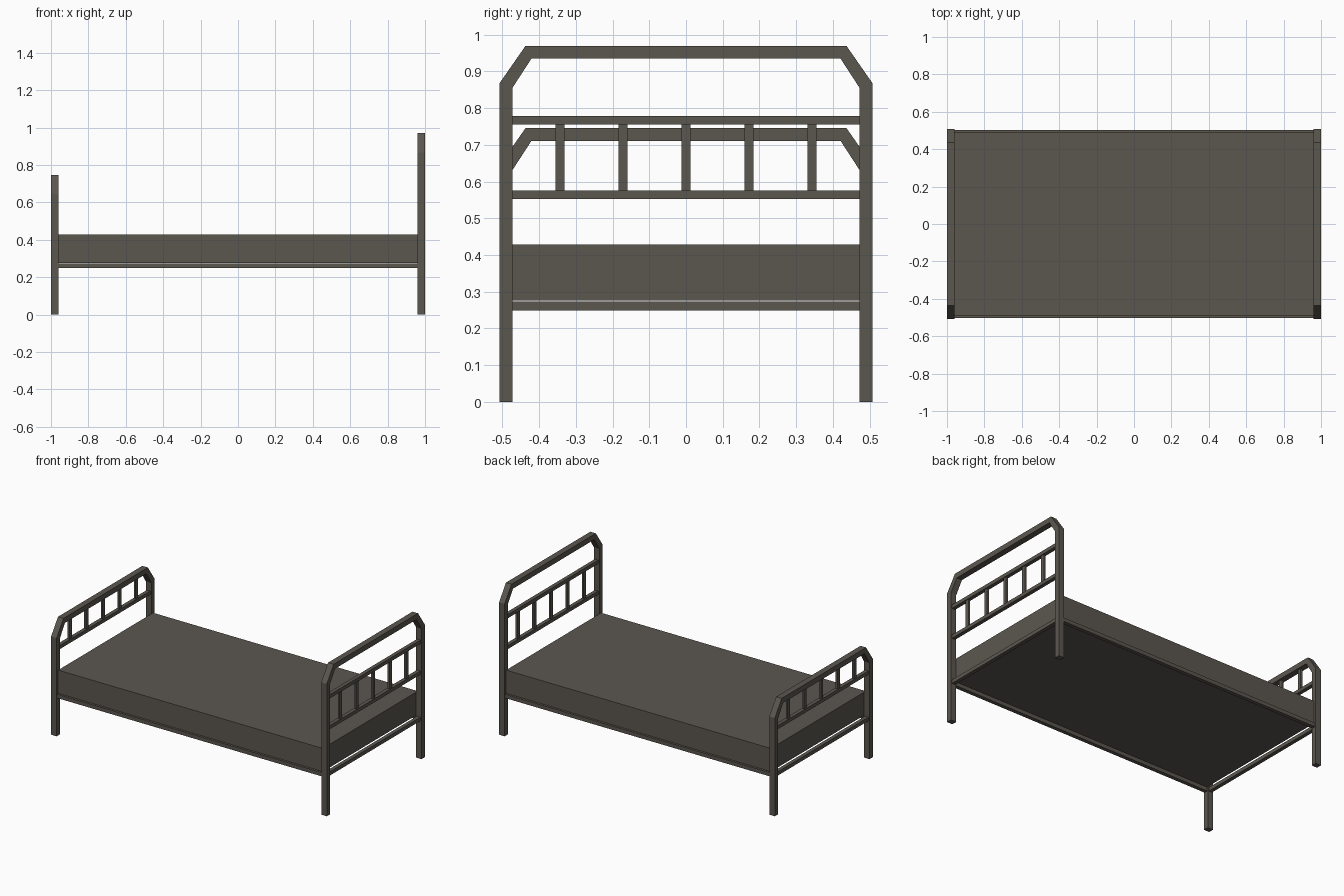
import bpy, bmesh

if "Cube" in bpy.data.objects:
    bpy.data.objects.remove(bpy.data.objects["Cube"])

mat = bpy.data.materials.new("dark warm grey")
mat.diffuse_color = (0.105, 0.094, 0.078, 1)
mat.use_nodes = True
mat.node_tree.nodes["Principled BSDF"].inputs["Base Color"].default_value = mat.diffuse_color


def finish(bm, name):
    bmesh.ops.recalc_face_normals(bm, faces=bm.faces)
    mesh = bpy.data.meshes.new(name)
    bm.to_mesh(mesh)
    bm.free()
    mesh.materials.append(mat)
    ob = bpy.data.objects.new(name, mesh)
    bpy.context.collection.objects.link(ob)
    return ob


def box(name, lo, hi):
    bm = bmesh.new()
    bmesh.ops.create_cube(bm, size=1)
    for v in bm.verts:
        v.co = [(a + b) / 2 + c * (b - a) for a, b, c in zip(lo, hi, v.co)]
    return finish(bm, name)


def end_frame(name, x0, x1, top):
    # square tube bent into an arch with cut corners
    outer = [(-0.508, 0), (-0.508, top - 0.102), (-0.437, top)]
    inner = [(-0.473, 0), (-0.473, top - 0.115), (-0.421, top - 0.035)]
    outer += [(-y, z) for y, z in reversed(outer)]
    inner += [(-y, z) for y, z in reversed(inner)]
    bm = bmesh.new()
    rings = [[bm.verts.new((x, *p)) for x, p in
              ((x0, o), (x1, o), (x1, i), (x0, i))]
             for o, i in zip(outer, inner)]
    for a, b in zip(rings, rings[1:]):
        for k in range(4):
            n = (k + 1) % 4
            bm.faces.new((a[k], a[n], b[n], b[k]))
    bm.faces.new(rings[0])
    bm.faces.new(rings[-1])
    finish(bm, name)


def cross_rail(name, x, z0, z1):
    box(name, (x - 0.0125, -0.475, z0), (x + 0.0125, 0.475, z1))


# head and foot ends: arch, rails and upright bars
for label, x, top, bar_top in (("head", 0.98, 0.97, 0.756),
                               ("foot", -0.98, 0.746, 0.712)):
    end_frame(label + "_frame", x - 0.02, x + 0.02, top)
    cross_rail(label + "_lower_rail", x, 0.553, 0.576)
    cross_rail(label + "_base_rail", x, 0.249, 0.273)
    for i in range(5):
        y = (i - 2) * 0.1717
        box(f"{label}_bar_{i + 1}", (x - 0.0065, y - 0.0125, 0.575),
            (x + 0.0065, y + 0.0125, bar_top))
cross_rail("head_upper_rail", 0.98, 0.755, 0.779)

# side rails under the mattress
for s, label in ((-1, "front"), (1, "back")):
    y0, y1 = sorted((s * 0.478, s * 0.503))
    box(label + "_side_rail", (-0.965, y0, 0.249), (0.965, y1, 0.274))

# mattress
box("mattress", (-0.96, -0.492, 0.276), (0.96, 0.492, 0.428))
